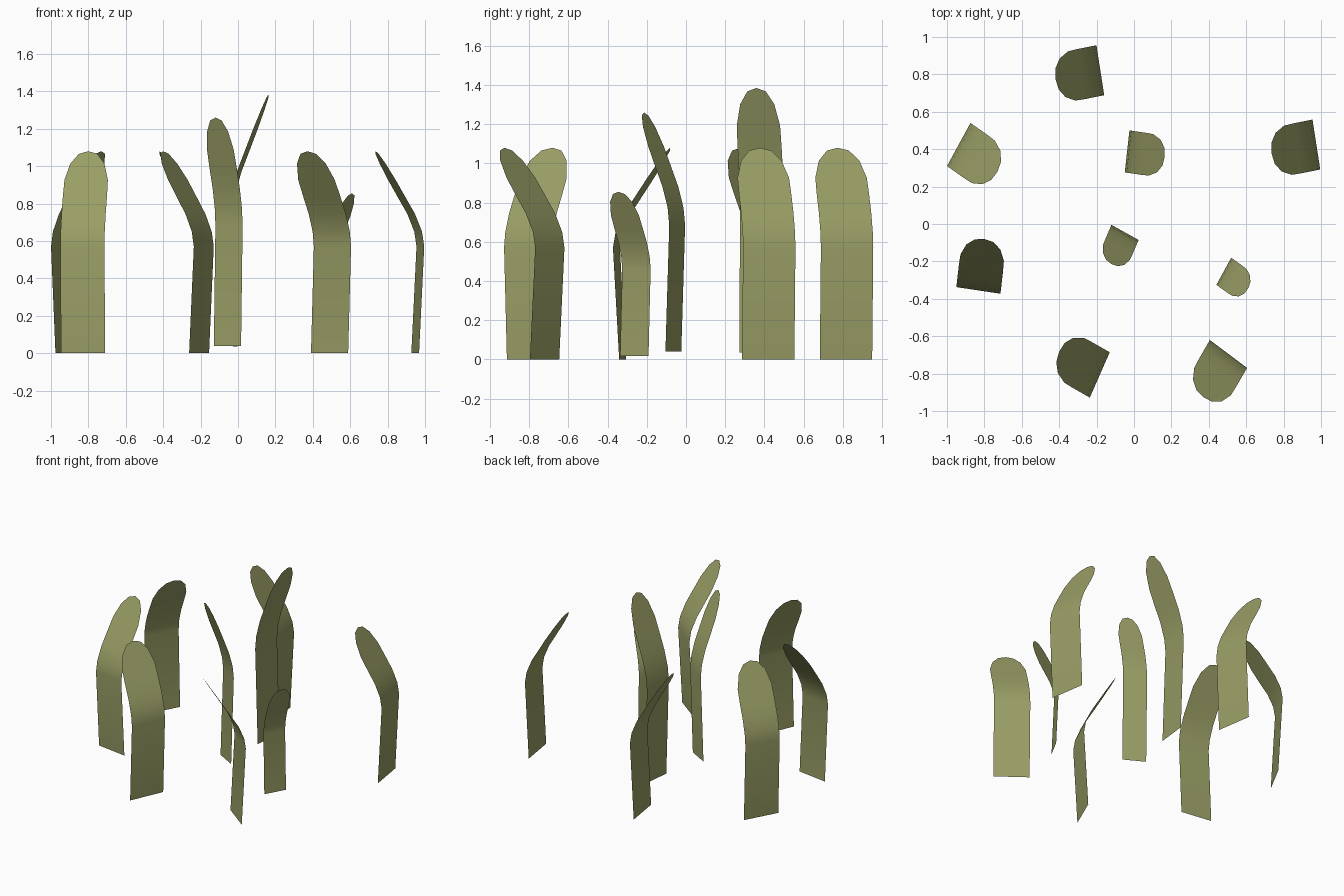
import bpy, bmesh
from math import radians, cos, sin

if "Cube" in bpy.data.objects:
    bpy.data.objects.remove(bpy.data.objects["Cube"])

mat = bpy.data.materials.new("olive_leaf")
mat.diffuse_color = (0.32, 0.34, 0.13, 1)
mat.use_nodes = True
mat.node_tree.nodes["Principled BSDF"].inputs["Base Color"].default_value = mat.diffuse_color

# Blade rows: forward lean, height, half width
ROWS = [(0.028, 0, 0.119), (0, 0.57, 0.119), (0.012, 0.65, 0.119),
        (0.05, 0.745, 0.119), (0.105, 0.84, 0.119), (0.155, 0.927, 0.117),
        (0.205, 1.014, 0.092), (0.235, 1.066, 0.05)]
TIP = (0.243, 1.08)
Y_STRETCH = 1.14

# Blades: bend centre x, y, lean angle, width scale, base z, tip z
BLADES = [
    (-0.18, 0.822, 190, 1, 0, 1.08),
    (0.975, 0.425, 190, 1, 0, 1.08),
    (-0.832, -0.355, 82.5, 1, 0, 1.08),
    (-0.937, 0.425, -31.8, 1, 0, 1.08),
    (-0.183, -0.807, 153.4, 1, 0, 1.08),
    (0.505, -0.695, 236.6, 1, 0, 1.08),
    (-0.037, 0.388, -7.2, 0.835, 0.035, 1.385),
    (-0.048, -0.045, 244, 0.68, 0.04, 1.26),
    (0.48, -0.253, -32, 0.63, 0.018, 0.855),
]


def blade(i, x, y, angle, s, z0, z1):
    """Bent leaf strip with a rounded tip."""
    a = radians(angle)
    bm = bmesh.new()

    def vert(d, w, z):
        return bm.verts.new((x + s * (d * cos(a) - w * sin(a)),
                             y + s * (d * sin(a) + w * cos(a)) * Y_STRETCH,
                             z0 + z / TIP[1] * (z1 - z0)))

    rows = [(vert(d, w, z), vert(d, 0, z), vert(d, -w, z)) for d, z, w in ROWS]
    for lo, hi in zip(rows, rows[1:]):
        for k in (0, 1):
            bm.faces.new((lo[k], hi[k], hi[k + 1], lo[k + 1]))
    tip = vert(TIP[0], 0, TIP[1])
    for k in (0, 1):
        bm.faces.new((rows[-1][k], tip, rows[-1][k + 1]))
    # Visible upper side faces up
    bm.normal_update()
    if tip.link_faces[0].normal.z < 0:
        bmesh.ops.reverse_faces(bm, faces=bm.faces[:])
    for f in bm.faces:
        f.smooth = True
    name = f"leaf_blade_{i + 1}"
    me = bpy.data.meshes.new(name)
    bm.to_mesh(me)
    bm.free()
    me.materials.append(mat)
    bpy.context.collection.objects.link(bpy.data.objects.new(name, me))


for i, b in enumerate(BLADES):
    blade(i, *b)
